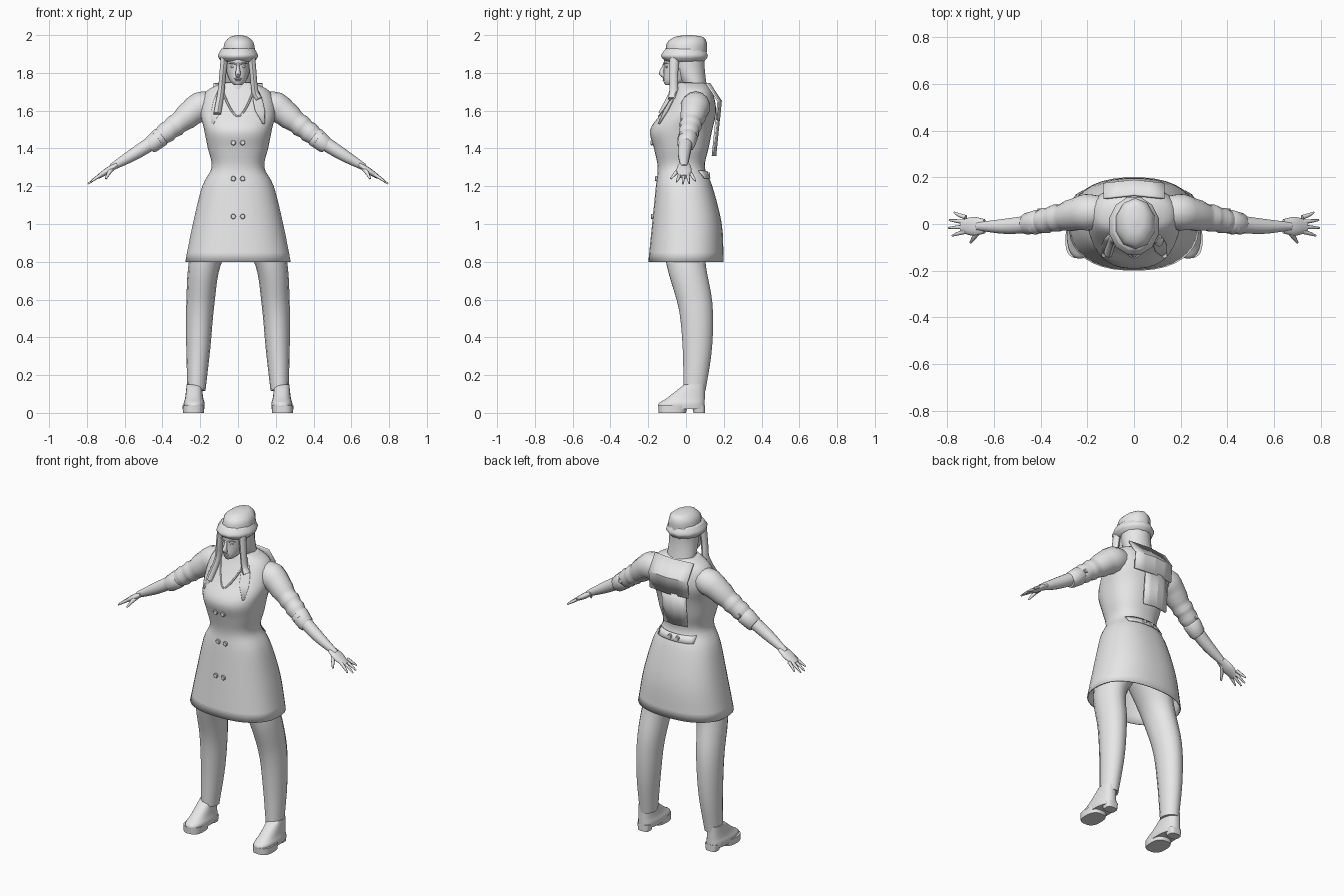
import bpy, bmesh, math
from mathutils import Vector
from mathutils.bvhtree import BVHTree

cube = bpy.data.objects.get("Cube")
if cube:
    bpy.data.objects.remove(cube, do_unlink=True)

grey = bpy.data.materials.new("light_grey")
grey.use_nodes = True
grey.diffuse_color = (0.8, 0.8, 0.8, 1)
for node in grey.node_tree.nodes:
    if node.type == 'BSDF_PRINCIPLED':
        node.inputs["Base Color"].default_value = grey.diffuse_color

BACKWARD = Vector((0, 1, 0))


def soften(keys, steps):
    """Pass a soft curve through a few key rows of numbers."""
    keys = [Vector(key) for key in keys]
    ends = [keys[0] * 2 - keys[1]] + keys + [keys[-1] * 2 - keys[-2]]
    rows = []
    for a, b, c, d in zip(ends, ends[1:], ends[2:], ends[3:]):
        for i in range(steps):
            t = i / steps
            square = a * 2 - b * 5 + c * 4 - d
            cube_term = b * 3 - a - c * 3 + d
            rows.append(b + ((c - a) * t + square * t * t + cube_term * t * t * t) / 2)
    return rows + [keys[-1]]


def add_object(name, bm, sharp):
    """Turn a bmesh into a smooth-shaded object that keeps its sharp edges."""
    mesh = bpy.data.meshes.new(name)
    bm.to_mesh(mesh)
    bm.free()
    mesh.materials.append(grey)
    mesh.shade_smooth()
    mesh.set_sharp_from_angle(angle=math.radians(sharp))
    ob = bpy.data.objects.new(name, mesh)
    bpy.context.collection.objects.link(ob)
    return ob


def thicken(ob, thickness):
    ob.modifiers.new("thickness", 'SOLIDIFY').thickness = thickness


def skin(name, rings, capped=True, sharp=50):
    """Join closed rings of points into a body."""
    bm = bmesh.new()
    rings = [[bm.verts.new(point) for point in ring] for ring in rings]
    for low, high in zip(rings, rings[1:]):
        for j in range(len(low)):
            bm.faces.new((low[j - 1], low[j], high[j], high[j - 1]))
    if capped:
        bm.faces.new(rings[0])
        bm.faces.new(rings[-1])
    bmesh.ops.recalc_face_normals(bm, faces=bm.faces)
    return add_object(name, bm, sharp)


def sheet(name, rows, thickness, sharp=30):
    """Join open rows of points into a thin cloth plate."""
    bm = bmesh.new()
    rows = [[bm.verts.new(point) for point in row] for row in rows]
    for low, high in zip(rows, rows[1:]):
        for a, b, c, d in zip(low, low[1:], high[1:], high):
            bm.faces.new((a, b, c, d))
    thicken(add_object(name, bm, sharp), thickness)


def loft(name, keys, x=0, sides=24, power=1, steps=4, **options):
    """Stack level ovals: rows of height, half width, front y, back y."""
    rings = []
    for z, width, front, back in soften(keys, steps):
        ring = []
        for j in range(sides):
            angle = math.tau * (j + 0.5) / sides
            across, along = [math.copysign(abs(f(angle)) ** power, f(angle))
                             for f in (math.cos, math.sin)]
            ring.append((x + width * across, (front + back + (back - front) * along) / 2, z))
        rings.append(ring)
    return skin(name, rings, **options)


def limb(name, keys, s=1, flat=1, ripple=0, sides=14, steps=4, **options):
    """Tube along a path: rows of x, y, z, radius; flat scales its depth."""
    rows = soften(keys, steps)
    points = [Vector((s * row[0], row[1], row[2])) for row in rows]
    rings = []
    for i, point in enumerate(points):
        before, after = points[max(i - 1, 0)], points[min(i + 1, len(points) - 1)]
        along = (after - before).normalized()
        across = along.cross(BACKWARD).normalized()
        depth = across.cross(along) * flat
        radius = rows[i][3] * (1 + ripple * math.sin(i * 2) * i / len(points))
        rings.append([point + (across * math.cos(math.tau * j / sides)
                               + depth * math.sin(math.tau * j / sides)) * radius
                      for j in range(sides)])
    return skin(name, rings, **options)


def blob(name, place, size):
    """Small ellipsoid."""
    bm = bmesh.new()
    bmesh.ops.create_uvsphere(bm, u_segments=12, v_segments=8, radius=1)
    bmesh.ops.scale(bm, vec=size, verts=bm.verts)
    bmesh.ops.translate(bm, vec=place, verts=bm.verts)
    add_object(name, bm, 60)


def button(name, place):
    bpy.ops.mesh.primitive_cylinder_add(vertices=12, radius=.014, depth=.014, location=place,
                                        rotation=(math.pi / 2, 0, 0))
    ob = bpy.context.object
    ob.name = name
    ob.data.materials.append(grey)
    ob.modifiers.new("rounded", 'BEVEL').width = .003


# Coat from flared hem to collar, open below
coat = loft("coat", [
    (.8, .28, -.2, .2), (1, .24, -.18, .19), (1.2, .19, -.16, .14), (1.3, .14, -.15, .1),
    (1.4, .16, -.17, .12), (1.5, .18, -.19, .14), (1.6, .2, -.12, .16), (1.7, .17, -.06, .14),
    (1.75, .08, -.04, .1)], sides=36, power=.85, capped=False, sharp=60)
coat_surface = BVHTree.FromPolygons([v.co for v in coat.data.vertices],
                                    [list(p.vertices) for p in coat.data.polygons])
thicken(coat, .006)


def on_coat(x, z, side, lift=.004):
    """Point just off the coat; side is -1 for the front, 1 for the back."""
    hit = coat_surface.ray_cast(Vector((x, side, z)), Vector((0, -side, 0)))[0]
    hit = hit or Vector((x, side * .1, z))
    return hit + BACKWARD * side * lift


def patch(name, rows, side, s=1, columns=12):
    """Plate lying on the coat: rows of height, start x, end x."""
    sheet(name, [[on_coat(s * (a + (b - a) * i / columns), z, side)
                  for i in range(columns + 1)] for z, a, b in rows], .004)


# Double row of buttons, back belt and scooped neckline
for x in (-.025, .025):
    for z in (1.43, 1.24, 1.04):
        button("front_button", on_coat(x, z, -1))
    button("back_button", on_coat(x, 1.26, 1, .008))
patch("back_belt", [(1.24, -.12, .12), (1.26, -.12, .12), (1.28, -.12, .12)], 1)
neckline = []
for i in range(-8, 9):
    x, y, z = on_coat(i * .01, 1.57 + .13 * abs(i / 8) ** 1.7, -1, 0)
    neckline.append((x, y, z, .006))
limb("neckline", neckline, sides=6, steps=1)

# Scarf hanging down the back in two flat-faced widths
for name, start, end, rows in (
        ("scarf_tail", -.11, .05, [(1.36, .15), (1.46, .16), (1.56, .17)]),
        ("scarf_yoke", -.13, .13, [(1.55, .17), (1.65, .18), (1.74, .12)])):
    sheet(name, [[(start + (end - start) * i / 4, y - .007 * abs(i - 2), z)
                  for i in range(5)] for z, y in rows], .01, sharp=8)

# Neck, head and face
limb("neck", [(0, 0, 1.6, .07), (0, -.01, 1.7, .045), (0, 0, 1.8, .045)])
loft("head", [(1.735, .02, -.11, -.05), (1.76, .045, -.12, .03), (1.82, .063, -.117, .08),
              (1.9, .067, -.12, .09)], sharp=60)
limb("nose", [(0, -.11, 1.86, .006), (0, -.12, 1.83, .008), (0, -.13, 1.797, .014),
              (0, -.11, 1.78, .01)], sides=8, steps=2)
blob("upper_lip", (0, -.116, 1.769), (.02, .008, .004))
blob("lower_lip", (0, -.116, 1.761), (.017, .008, .004))

for s, side in ((1, "left"), (-1, "right")):
    blob(side + "_eye", (s * .027, -.102, 1.832), (.014, .008, .006))
    limb(side + "_brow", [(.01, -.118, 1.846, .004), (.03, -.112, 1.852, .004),
                          (.05, -.095, 1.848, .002)], s, sides=6)

    # Sleeve wrinkling towards a rolled cuff
    limb(side + "_sleeve", [(.1, .05, 1.63, .06), (.2, .05, 1.62, .078), (.3, .03, 1.545, .06),
                            (.36, .02, 1.5, .055), (.43, 0, 1.445, .045)], s, ripple=.1)
    limb(side + "_cuff", [(.4, .01, 1.467, .046), (.41, .01, 1.46, .052), (.46, 0, 1.42, .046),
                          (.47, 0, 1.414, .04)], s, steps=1)
    button(side + "_cuff_button", (s * .4, .06, 1.475))

    # Forearm and spread hand
    limb(side + "_forearm", [(.44, 0, 1.44, .038), (.55, -.01, 1.37, .033),
                             (.67, -.01, 1.3, .018)], s)
    limb(side + "_palm", [(.64, -.01, 1.315, .013), (.69, -.01, 1.282, .017),
                          (.74, -.01, 1.25, .011)], s, flat=2.4)
    for i, finger in enumerate(("index", "middle", "ring", "little")):
        spread = i / 3 - .45
        reach = .055 - .08 * spread ** 2
        limb(f"{side}_{finger}_finger", [
            (.72, spread * .06 - .005, 1.264, .01),
            (.74 + reach / 3, spread * .08 - .005, 1.25 - reach / 5, .008),
            (.74 + reach, spread * .1 - .005, 1.25 - reach * .7, .004)], s, sides=8)
    limb(side + "_thumb", [(.66, -.02, 1.3, .013), (.68, -.05, 1.275, .011),
                           (.7, -.08, 1.24, .005)], s, sides=8)

    # Trouser leg
    limb(side + "_trouser_leg", [(.1, 0, 1, .11), (.175, 0, .8, .085), (.2, .05, .57, .074),
                                 (.21, .06, .35, .064), (.22, .045, .12, .048)], s,
         flat=1.25, steps=5)

    # Heeled shoe
    loft(side + "_shoe", [(.02, .054, -.145, .1), (.05, .056, -.145, .1), (.08, .048, -.1, .1),
                          (.15, .04, -.01, .1)], x=s * .232, power=.8, sharp=60)
    loft(side + "_sole", [(0, .056, -.145, 0), (.04, .058, -.147, .01)], x=s * .236,
         power=.75, steps=1)
    loft(side + "_heel", [(0, .035, .04, .1), (.04, .042, .03, .1)], x=s * .23,
         power=.6, steps=1)

    # Lapel and front strand of hair
    patch(side + "_lapel", [(1.7, .075, .11), (1.65, .08, .13), (1.6, .09, .14),
                            (1.53, .13, .14)], -1, s)
    tip = 1.62 - .04 * -s
    limb(side + "_hair_strand", [(.07, -.06, 1.9, .02), (.08, -.065, 1.8, .018),
                                 (.09, -.065, 1.7, .018),
                                 (.11, on_coat(s * .11, tip, -1).y, tip, .02)],
         s, flat=1.3, sides=8)

# Hair falling behind the face
loft("hair", [(1.66, .075, .03, .13), (1.74, .085, -.02, .11), (1.82, .084, -.06, .1),
              (1.9, .085, -.07, .1)], sharp=60)

# Soft hat with a rolled brim
loft("hat_brim", [(1.86, .09, -.11, .1), (1.89, .11, -.137, .12), (1.93, .09, -.11, .1)],
     sides=12, sharp=70)
loft("hat_crown", [(1.91, .09, -.11, .11), (1.96, .08, -.1, .11), (1.99, .05, -.06, .09),
                   (2, .01, 0, .03)], x=.006, sides=10, sharp=70)
